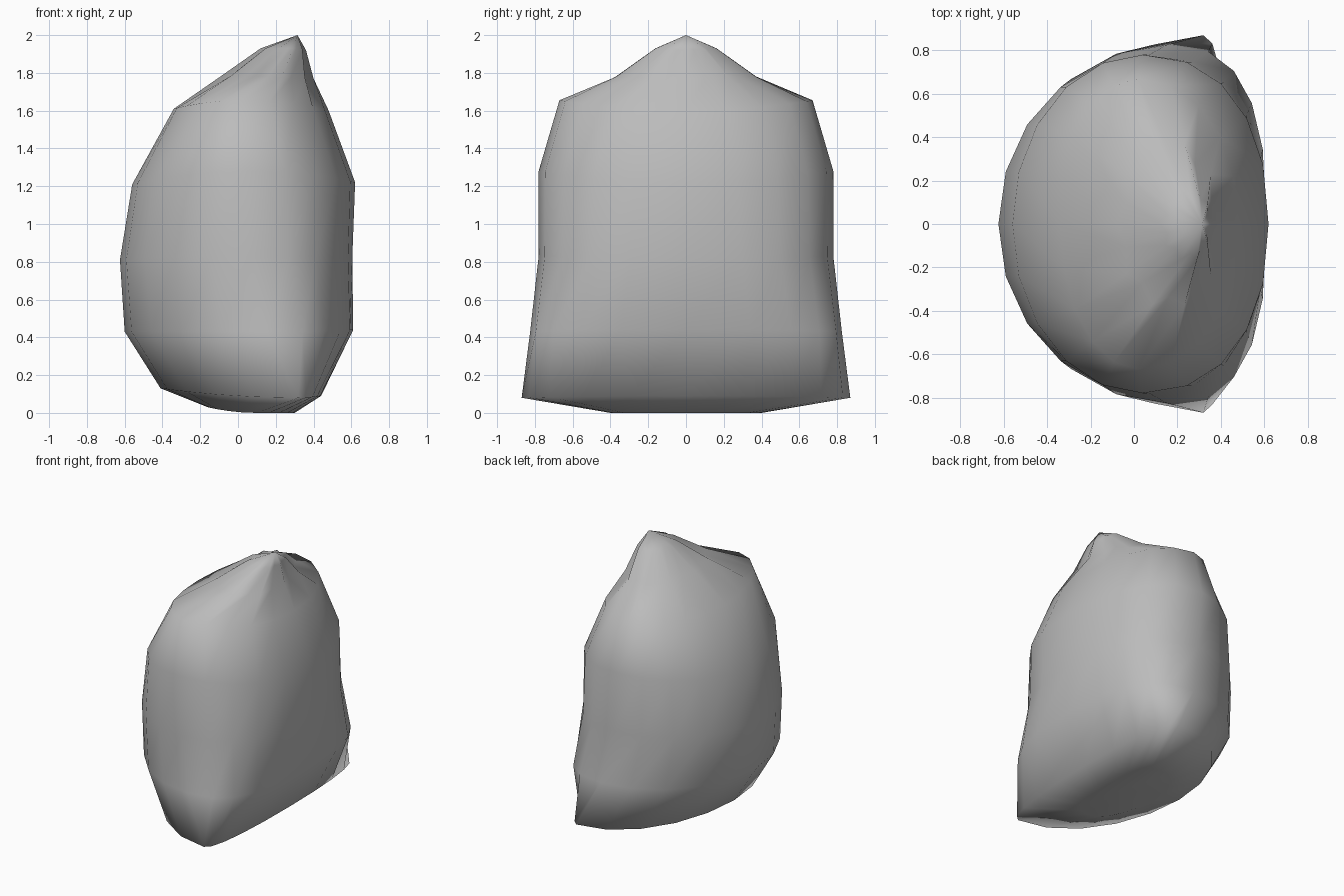
import bpy, bmesh
from math import cos, sin, pi

cube = bpy.data.objects.get("Cube")
if cube:
    bpy.data.objects.remove(cube, do_unlink=True)

SEGMENTS = 20

# Cloth colour
cloth = bpy.data.materials.new("grey_cloth")
cloth.use_nodes = True
grey = (0.5, 0.5, 0.5, 1)
cloth.diffuse_color = grey
cloth.node_tree.nodes["Principled BSDF"].inputs["Base Color"].default_value = grey

# Sections: height at back, side, flat face; x back, x of widest point, x face;
# half width; squareness of the flat face; pleat depth
sections = [
    (.03, 0, 0, -.16, .10, .30, .40, 2, 0),
    (.13, .08, .09, -.41, .32, .44, .87, 2.2, 0),
    (.43, .43, .44, -.60, .15, .61, .825, 2.7, 0),
    (.81, .83, .82, -.625, .07, .605, .78, 2.4, 0),
    (1.21, 1.28, 1.22, -.56, .04, .62, .78, 2.25, 0),
    (1.61, 1.655, 1.60, -.34, .02, .48, .67, 2.1, 0),
    (1.79, 1.78, 1.77, -.08, .16, .40, .39, 2, .14),
    (1.93, 1.93, 1.92, .12, .26, .36, .17, 2, .2),
]


def ring(bm, z_back, z_side, z_face, x_back, x_wide, x_face, half, square, pleat):
    verts = []
    for i in range(SEGMENTS):
        a = 2 * pi * i / SEGMENTS
        c, s = cos(a), sin(a)
        front = c > 0
        p = 2 / square if front else 1
        end_x, end_z = (x_face, z_face) if front else (x_back, z_back)
        shrink = 1 - pleat * (i % 2)
        x = x_wide + abs(end_x - x_wide) * abs(c) ** p * (1 if front else -1) * shrink
        y = half * abs(s) ** p * (1 if s > 0 else -1) * shrink
        z = z_side + (end_z - z_side) * c * c
        verts.append(bm.verts.new((x, y, z)))
    return verts


# Sack body, lofted from the base up to the gathered tip
bm = bmesh.new()
rings = [ring(bm, *s) for s in sections]
base = bm.verts.new((.1, 0, .02))
tip = bm.verts.new((.315, 0, 2))
for i in range(SEGMENTS):
    j = (i + 1) % SEGMENTS
    bm.faces.new((base, rings[0][j], rings[0][i]))
    bm.faces.new((tip, rings[-1][i], rings[-1][j]))
    for low, high in zip(rings, rings[1:]):
        bm.faces.new((low[i], low[j], high[j], high[i]))
bmesh.ops.recalc_face_normals(bm, faces=bm.faces)
for f in bm.faces:
    f.smooth = True

mesh = bpy.data.meshes.new("sack")
bm.to_mesh(mesh)
bm.free()
mesh.materials.append(cloth)
sack = bpy.data.objects.new("sack", mesh)
bpy.context.collection.objects.link(sack)
